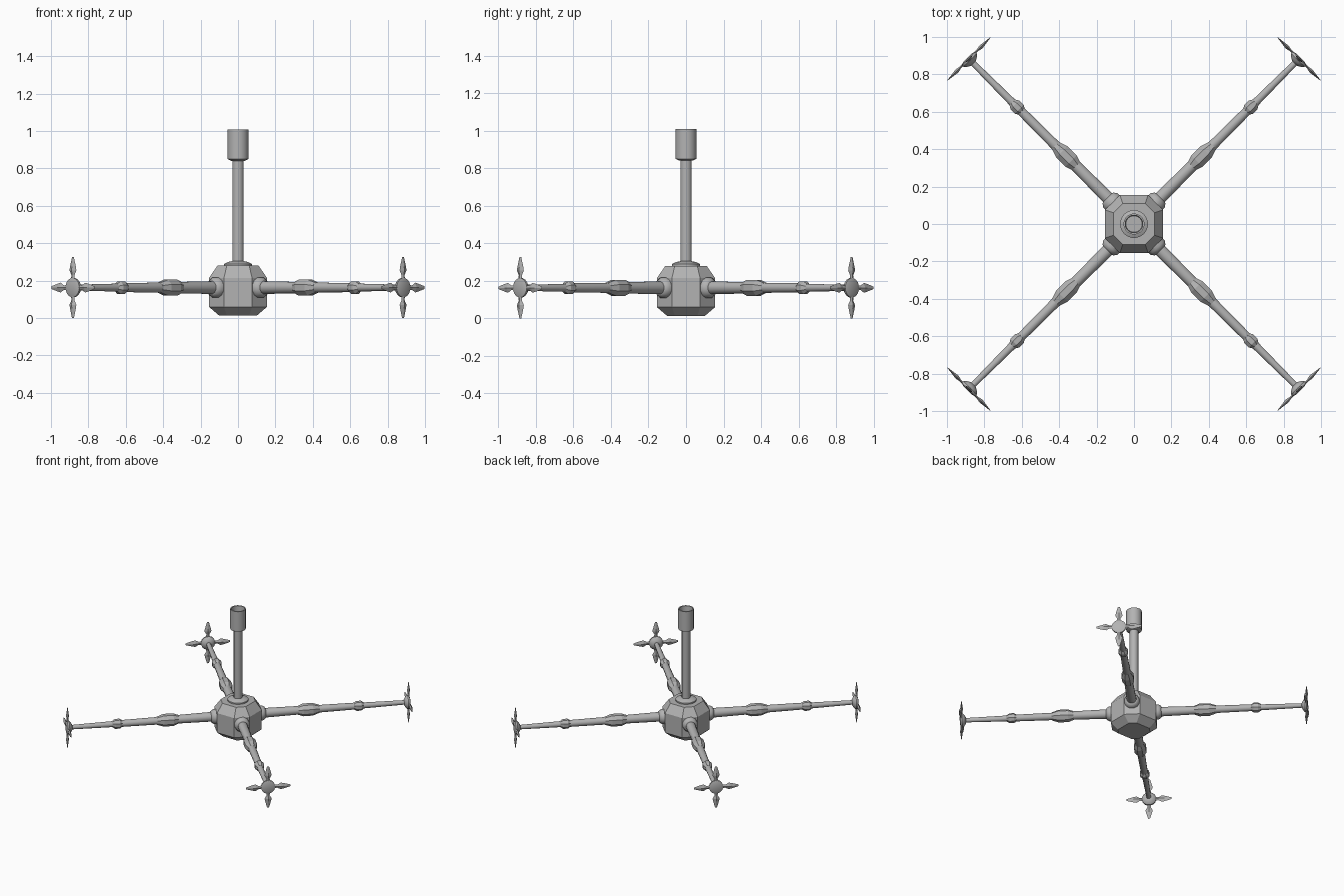
import bpy, bmesh, math
from mathutils import Matrix, Vector

if "Cube" in bpy.data.objects:
    bpy.data.objects.remove(bpy.data.objects["Cube"])

grey = bpy.data.materials.new("plain grey")
grey.diffuse_color = (0.45, 0.45, 0.45, 1)
grey.use_nodes = True
grey.node_tree.nodes["Principled BSDF"].inputs["Base Color"].default_value = grey.diffuse_color


def loft(name, rings, matrix=Matrix(), smooth=False):
    """Skin a list of equal-length point rings and cap both ends."""
    bm = bmesh.new()
    vs = [[bm.verts.new(matrix @ Vector(p)) for p in ring] for ring in rings]
    n = len(vs[0])
    for a, b in zip(vs, vs[1:]):
        for i in range(n):
            j = (i + 1) % n
            bm.faces.new((a[i], a[j], b[j], b[i]))
    bm.faces.new(vs[0][::-1])
    bm.faces.new(vs[-1])
    bmesh.ops.recalc_face_normals(bm, faces=bm.faces)
    me = bpy.data.meshes.new(name)
    bm.to_mesh(me)
    bm.free()
    me.materials.append(grey)
    ob = bpy.data.objects.new(name, me)
    bpy.context.collection.objects.link(ob)
    if smooth:
        bpy.ops.object.select_all(action='DESELECT')
        ob.select_set(True)
        bpy.context.view_layer.objects.active = ob
        bpy.ops.object.shade_smooth_by_angle(angle=math.radians(35))
    return ob


def lathe(name, profile, sides, matrix=Matrix(), smooth=False):
    """Turn (height, radius) pairs around local z."""
    rings = []
    for h, r in profile:
        rings.append([(r * math.cos((i + .5) * math.tau / sides),
                       r * math.sin((i + .5) * math.tau / sides), h)
                      for i in range(sides)])
    return loft(name, rings, matrix, smooth)


def octagon(h, c, z):
    return [(h, -c, z), (h, c, z), (c, h, z), (-c, h, z),
            (-h, c, z), (-h, -c, z), (-c, -h, z), (c, -h, z)]


# Faceted central body
loft("central_body", [octagon(.10, .06, .013), octagon(.155, .075, .06),
                      octagon(.155, .075, .215), octagon(.11, .06, .28)])

# Mast with base collar and hollow cup on top
lathe("mast_collar", [(.275, .075), (.29, .075), (.30, .055), (.305, .03)], 20, smooth=True)
lathe("mast", [(.28, .031), (.85, .031)], 20, smooth=True)
lathe("mast_cup", [(.84, .034), (.85, .056), (1.008, .056), (1.008, .047),
                   (.965, .044)], 24, smooth=True)

HUB = 1.248   # distance of the fin hubs from the centre
for k in range(4):
    a = math.pi / 4 + k * math.pi / 2
    c, s = math.cos(a), math.sin(a)
    # local z runs outward along the arm, local y is up
    m = Matrix(((-s, 0, c, 0), (c, 0, s, 0), (0, 1, 0, .163), (0, 0, 0, 1)))

    # Socket, tapered arm and two joints
    lathe(f"arm_socket_{k}", [(.15, .056), (.178, .056), (.195, .044), (.20, .036)], 12, m, True)
    lathe(f"arm_{k}", [(.15, .036), (.46, .031), (.56, .028), (.86, .025),
                       (.91, .022), (1.235, .016)], 12, m, True)
    lathe(f"inner_joint_{k}", [(.435, .031), (.475, .046), (.545, .046), (.595, .029)], 8, m)
    lathe(f"outer_joint_{k}", [(.85, .025), (.867, .036), (.90, .036), (.92, .023)], 8, m)

    # Round hub at the tip
    lathe(f"fin_hub_{k}", [(1.215, .02), (1.228, .042), (HUB - .008, .052),
                           (HUB + .004, .052), (HUB + .01, .035)], 16, m, True)

    # Four pointed fins, diamond in section
    for f in range(4):
        fm = m @ Matrix.Translation((0, 0, HUB)) @ Matrix.Rotation(f * math.pi / 2, 4, 'Z')
        rings = []
        for r, w, t in ((.04, .014, .006), (.068, .012, .006), (.092, .026, .011),
                        (.112, .022, .008), (.163, .007, .001)):
            rings.append([(r, w, 0), (r, 0, t), (r, -w, 0), (r, 0, -t)])
        loft(f"fin_{k}_{f}", rings, fm)
